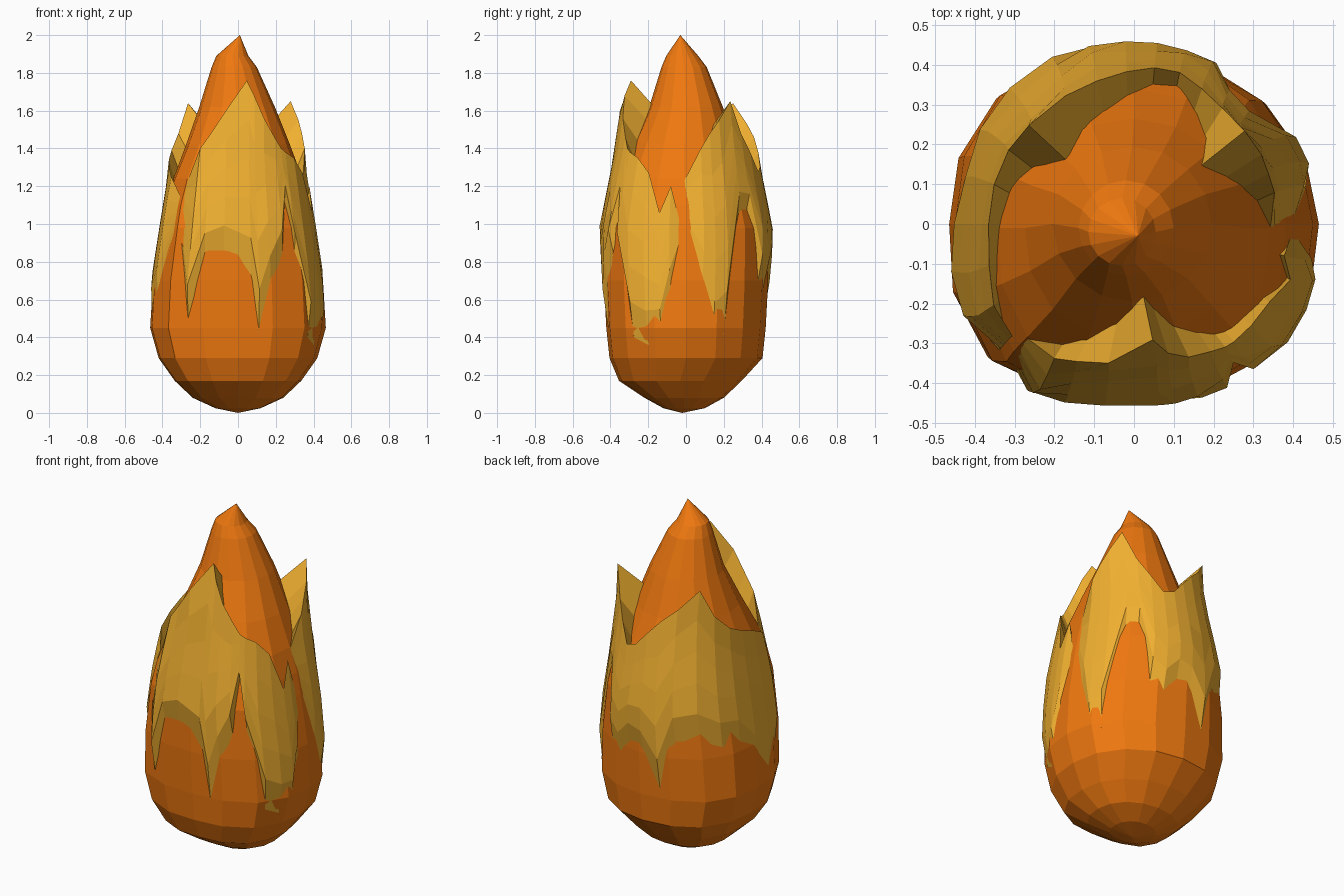
import bpy, bmesh
from math import sin, cos, radians, tau

if "Cube" in bpy.data.objects:
    bpy.data.objects.remove(bpy.data.objects["Cube"])


def material(name, color):
    m = bpy.data.materials.new(name)
    m.diffuse_color = color
    m.use_nodes = True
    m.node_tree.nodes["Principled BSDF"].inputs["Base Color"].default_value = m.diffuse_color
    return m


def finish(name, bm, mat):
    me = bpy.data.meshes.new(name)
    bm.to_mesh(me)
    bm.free()
    ob = bpy.data.objects.new(name, me)
    ob.data.materials.append(mat)
    bpy.context.collection.objects.link(ob)
    return ob


def lerp_profile(profile, z):
    for a, b in zip(profile, profile[1:]):
        if z <= b[0]:
            t = max(0, (z - a[0]) / (b[0] - a[0]))
            return [p + (q - p) * t for p, q in zip(a[1:], b[1:])]
    return profile[-1][1:]


def point(profile, a, z, scale=1):
    """Point on a slightly squared cross-section; each corner bulges differently."""
    rx, ry, cx, cy = (list(lerp_profile(profile, z)) + [0, 0])[:4]
    k = (0.01, 0.055, 0.12, 0.07)[int((a % tau) / (tau / 4)) % 4]
    fade = max(0, min(1, (1.6 - z) / 0.4))
    s = scale * (1 + k * fade * sin(2 * a) ** 2)
    return (cx + s * rx * cos(a), cy + s * ry * sin(a), z)


orange = material("flame_orange", (0.87, 0.19, 0.005, 1))
yellow = material("flame_yellow", (0.87, 0.43, 0.03, 1))

# Core flame: rings of (z, x radius, y radius, x centre, y centre)
core = [(0.025, .12, .11, 0, -.01), (0.08, .24, .21, 0, -.01), (0.17, .335, .325, 0, -.03),
        (0.29, .42, .405, 0, 0), (0.45, .465, .422, 0, 0), (0.7, .45, .435, 0, 0),
        (0.98, .405, .437, 0, 0), (1.1, .382, .405, 0, 0), (1.24, .342, .35, 0, -.01),
        (1.42, .275, .275, 0, -.01), (1.62, .2, .195, -.005, 0), (1.83, .12, .12, -.02, -.01),
        (1.89, .085, .085, -.03, -.02)]
SEG = 16
bm = bmesh.new()
rings = [[bm.verts.new(point(core, tau * i / SEG, c[0])) for i in range(SEG)] for c in core]
base, tip = bm.verts.new((0, -.02, 0)), bm.verts.new((.01, -.03, 2))
for i in range(SEG):
    j = (i + 1) % SEG
    for a, b in zip(rings, rings[1:]):
        bm.faces.new((a[i], a[j], b[j], b[i]))
    bm.faces.new((base, rings[0][j], rings[0][i]))
    bm.faces.new((tip, rings[-1][i], rings[-1][j]))
finish("core_flame", bm, orange)

# Outer flame tongues: columns of (angle, top height, bottom height)
shell = [(0.3, .43, .415), (0.45, .474, .432), (0.7, .46, .452), (0.98, .417, .46),
         (1.25, .373, .405), (1.45, .357, .372), (1.65, .375, .35), (1.76, .3, .295)]
tongues = {
    "right_and_back_tongues": [
        (-1, 1.22, 1.0), (12, 1.4, .72), (20, 1.48, .36), (29, 1.55, .42), (42, 1.65, 1.05),
        (52, 1.48, 1.08), (62, 1.38, .7), (72, 1.28, .65), (82, 1.3, .75), (93, 1.38, .7),
        (105, 1.46, .5), (118, 1.53, .8), (135, 1.64, .8), (150, 1.48, .75), (165, 1.39, .75),
        (180, 1.34, .6), (195, 1.3, .5), (208, 1.25, .65), (221, 1.15, .95)],
    "front_tongue": [
        (225, 1.22, 1.0), (238, 1.4, .5), (247, 1.48, .82), (260, 1.6, .84), (279, 1.76, .72),
        (284, 1.68, .4), (292, 1.56, .65), (302, 1.46, .85), (308, 1.4, 1.15), (312, 1.38, .85),
        (321, 1.35, .4), (332, 1.27, .36), (342, 1.06, .42), (349, 1.2, .65), (356, 1.0, .9)],
}
ROWS = 5
for name, columns in tongues.items():
    bm = bmesh.new()
    grid = []
    for n, (ang, top, bottom) in enumerate(columns):
        a, col = radians(ang), []
        end = n in (0, len(columns) - 1)
        for k in range(ROWS + 1):
            z = bottom + (top - bottom) * k / ROWS
            # lower rims and side edges tuck into the core
            col.append(bm.verts.new(point(core, a, z, .985) if k == 0 or end
                                    else point(shell, a, z)))
        # inner wall slopes back from the rim into the core
        col.append(bm.verts.new(point(core, a, top - .13, .93)))
        grid.append(col)
    for c, d in zip(grid, grid[1:]):
        for k in range(ROWS + 1):
            bm.faces.new((c[k], d[k], d[k + 1], c[k + 1]))
    finish(name, bm, yellow)
